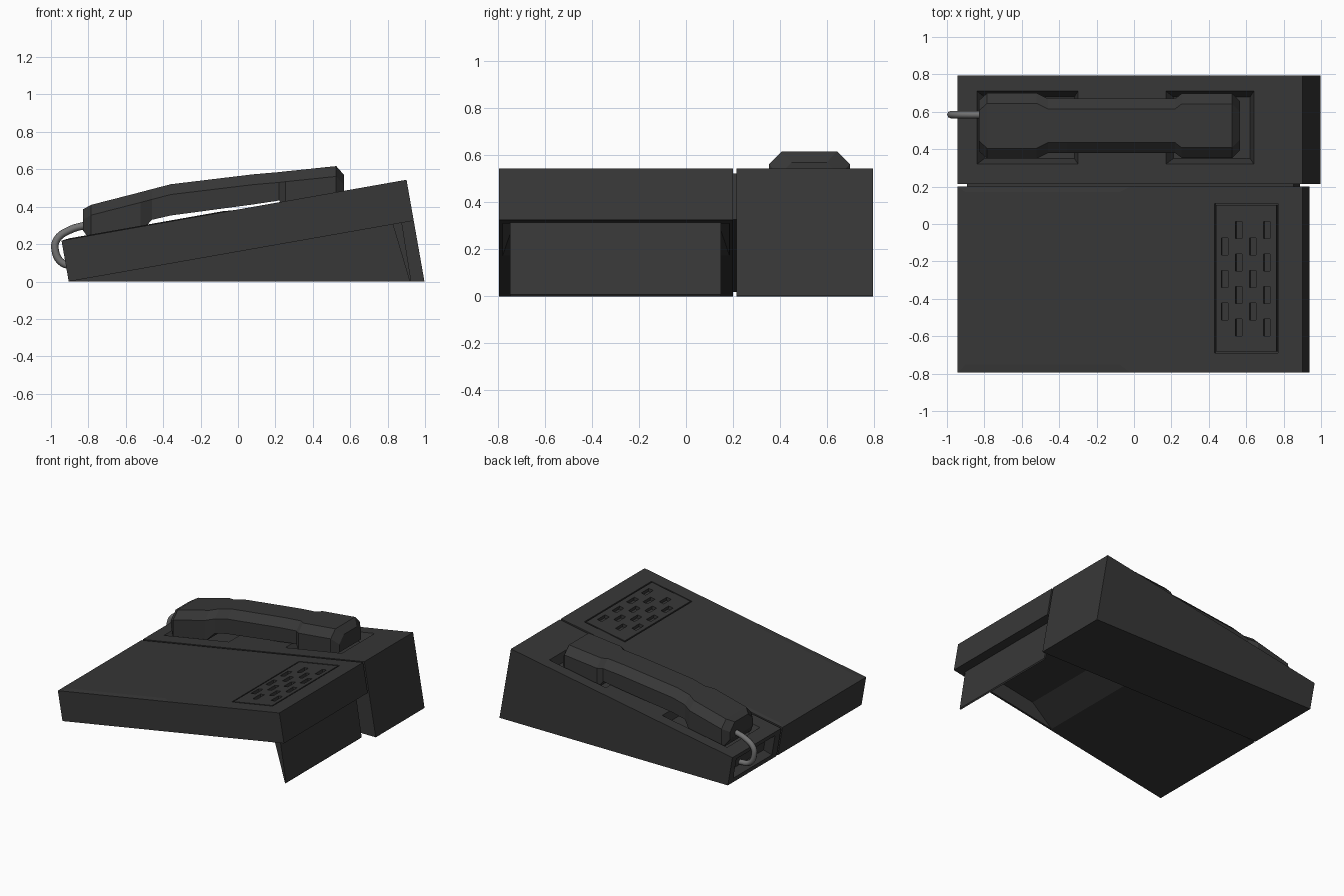
import bpy, bmesh, math
from mathutils import Matrix, Vector

if "Cube" in bpy.data.objects:
    bpy.data.objects.remove(bpy.data.objects["Cube"])

# Tilted frame: u along the sloping deck, y across, n normal to the deck
TILT = Matrix.Translation((-0.905, 0, 0)) @ Matrix.Rotation(math.radians(-10), 4, 'Y')
L, T = 1.873, 0.222
C10 = math.cos(math.radians(10))


def U(x):
    """Top-view x on the deck surface -> distance along the deck."""
    return (x + 0.944) / C10


def material(name, v):
    m = bpy.data.materials.new(name)
    m.diffuse_color = (v, v, v, 1)
    m.use_nodes = True
    m.node_tree.nodes["Principled BSDF"].inputs["Base Color"].default_value = m.diffuse_color
    return m


DARK = material("dark_plastic", 0.038)
GREY = material("cord_grey", 0.17)


def loft(name, rings, tilt=True):
    """Closed solid through matching rings of points."""
    bm = bmesh.new()
    vs = [[bm.verts.new(TILT @ Vector(p) if tilt else Vector(p)) for p in r] for r in rings]
    k = len(vs[0])
    for a, b in zip(vs, vs[1:]):
        for i in range(k):
            bm.faces.new((a[i], a[(i + 1) % k], b[(i + 1) % k], b[i]))
    bm.faces.new(vs[0])
    bm.faces.new(vs[-1])
    bmesh.ops.recalc_face_normals(bm, faces=bm.faces)
    me = bpy.data.meshes.new(name)
    bm.to_mesh(me)
    bm.free()
    me.materials.append(DARK)
    ob = bpy.data.objects.new(name, me)
    bpy.context.collection.objects.link(ob)
    return ob


def rect(u0, u1, y0, y1, n):
    return [(u0, y0, n), (u1, y0, n), (u1, y1, n), (u0, y1, n)]


def box(name, u0, u1, y0, y1, n0, n1):
    return loft(name, [rect(u0, u1, y0, y1, n0), rect(u0, u1, y0, y1, n1)])


def prism(name, profile, y0, y1, tilt=True):
    return loft(name, [[(a, y, b) for a, b in profile] for y in (y0, y1)], tilt)


def cut(ob, cutters):
    """Subtract the cutters, bake the result and delete them."""
    for c in cutters:
        c.hide_render = True
        m = ob.modifiers.new("cut", 'BOOLEAN')
        m.operation, m.object, m.solver = 'DIFFERENCE', c, 'EXACT'
    bpy.context.view_layer.update()
    dg = bpy.context.evaluated_depsgraph_get()
    me = bpy.data.meshes.new_from_object(ob.evaluated_get(dg))
    ob.modifiers.clear()
    ob.data = me
    for c in cutters:
        bpy.data.objects.remove(c)


# Handset wedge with two cradle pockets and a socket recess in its left end
wedge = prism("cradle_wedge", [(0, 0), (0, T), (L, T), (L, -0.33)], 0.215, 0.795)
cutters = []
for x0, x1 in ((-0.84, -0.3), (0.17, 0.64)):
    a, b, d = U(x0), U(x1), 0.03
    cutters.append(loft("pocket_cutter", [rect(a, b, 0.32, 0.71, T + 0.1),
                                          rect(a, b, 0.32, 0.71, T),
                                          rect(a + d, b - d, 0.32 + d, 0.71 - d, T - 0.06)]))


def end_ring(u, e):
    return [(u, 0.28 + e, 0.035 + e), (u, 0.74 - e, 0.035 + e),
            (u, 0.74 - e, 0.19 - e), (u, 0.28 + e, 0.19 - e)]


cutters.append(loft("socket_cutter", [end_ring(-0.1, 0), end_ring(0, 0), end_ring(0.06, 0.02)]))
cut(wedge, cutters)

# Main slab: speaker pocket on top, fold-away stand recess underneath
slab = box("main_slab", 0, L, -0.795, 0.2, 0, T)
s0, s1 = U(0.43), U(0.77)
cut(slab, [box("speaker_cutter", s0, s1, -0.69, 0.11, T - 0.035, T + 0.1),
           loft("stand_recess_cutter", [rect(1.0, 1.78, -0.78, 0.185, -0.1),
                                        rect(1.0, 1.78, -0.78, 0.185, 0),
                                        rect(1.22, 1.74, -0.74, 0.145, 0.08)])])

# Narrow joint between slab and wedge
box("joint_strip", 0.05, L - 0.05, 0.195, 0.22, 0.01, T - 0.012)

# Low bevelled face plate on the left half of the slab
p = U(-0.02)
loft("face_plate", [rect(0, p, -0.795, 0.2, T - 0.002), rect(0, p, -0.795, 0.2, T),
                    rect(0.045, p - 0.06, -0.75, 0.17, T + 0.005)])

# Speaker panel with staggered slots
g = 0.009
panel = box("speaker_panel", s0 + g, s1 - g, -0.69 + g, 0.11 - g, T - 0.04, T)
slots = []
for i in range(4):
    x = 0.485 + 0.075 * i
    for j in range(3 + i % 2):
        y = (-0.032 if i % 2 else -0.12) - 0.174 * j
        slots.append(box("slot_cutter", U(x - 0.018), U(x + 0.018), y - 0.045, y + 0.045,
                         T - 0.025, T + 0.1))
cut(panel, slots)

# Tapered rear stand
prism("rear_stand", [(0.80, 0.335), (0.872, 0.35), (0.877, 0.31), (0.925, 0.008),
                     (0.918, 0), (0.826, 0.31)], -0.75, 0.15, tilt=False)

# Handset: x, bottom z, top z, half width
sections = [(-0.83, 0.275, 0.385, 0.135), (-0.785, 0.21, 0.41, 0.175),
            (-0.52, 0.265, 0.478, 0.175), (-0.46, 0.33, 0.494, 0.145),
            (-0.36, 0.353, 0.52, 0.145), (0.08, 0.412, 0.573, 0.145),
            (0.22, 0.433, 0.585, 0.145), (0.255, 0.385, 0.589, 0.172),
            (0.525, 0.435, 0.617, 0.172), (0.567, 0.455, 0.57, 0.13)]
YC, CH = 0.525, 0.055
loft("handset", [[(x, YC - w, zb), (x, YC + w, zb), (x, YC + w, zt - CH),
                  (x, YC + w - CH, zt), (x, YC - w + CH, zt), (x, YC - w, zt - CH)]
                 for x, zb, zt, w in sections], tilt=False)

# Cord looping from the handset into the socket
cu = bpy.data.curves.new("cord", 'CURVE')
cu.dimensions = '3D'
cu.bevel_depth, cu.bevel_resolution, cu.resolution_u = 0.02, 2, 5
cu.use_fill_caps = True
path = [(-0.80, 0.305), (-0.90, 0.275), (-0.968, 0.225), (-0.978, 0.17), (-0.94, 0.10), (-0.86, 0.085)]
sp = cu.splines.new('BEZIER')
sp.bezier_points.add(len(path) - 1)
for bp, (x, z) in zip(sp.bezier_points, path):
    bp.co = (x, 0.585, z)
    bp.handle_left_type = bp.handle_right_type = 'AUTO'
cu.materials.append(GREY)
cord = bpy.data.objects.new("cord", cu)
bpy.context.collection.objects.link(cord)
